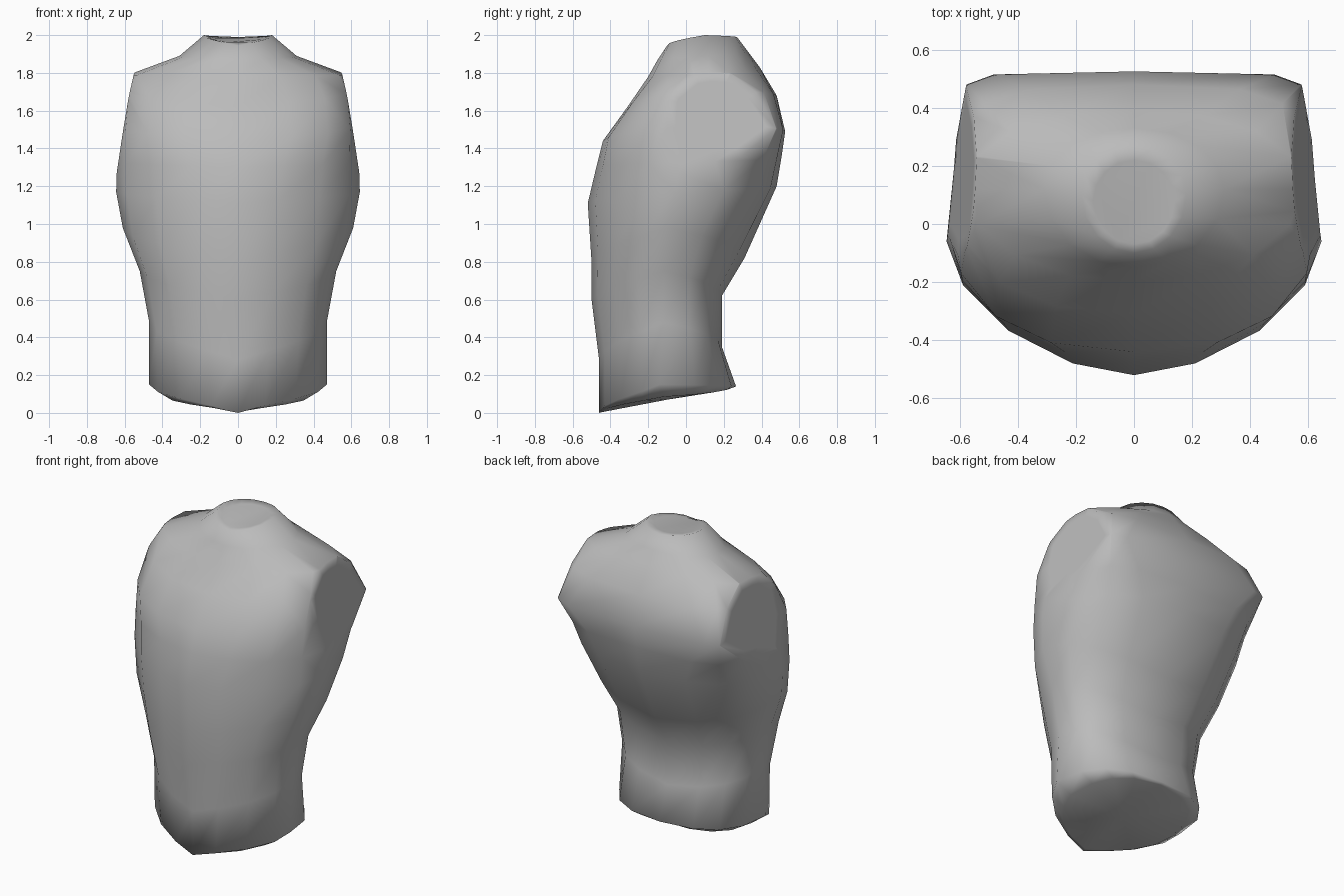
import bpy, bmesh, math
from mathutils import Vector

if "Cube" in bpy.data.objects:
    bpy.data.objects.remove(bpy.data.objects["Cube"])

SEG = 4  # segments per quarter of each cross-section

# front y, front z, back y, back z, half width, side z, side y, front power, back power
RINGS = [
    (-0.44, 0.005, 0.24, 0.135, 0.38, 0.085, -0.12, 1.7, 2.5),  # underside
    (-0.46, 0.00, 0.265, 0.14, 0.47, 0.15, -0.14, 1.6, 2.5),    # hem
    (-0.46, 0.28, 0.19, 0.35, 0.47, 0.48, -0.12, 1.8, 2.4),     # hips
    (-0.50, 0.60, 0.19, 0.62, 0.52, 0.75, -0.12, 1.9, 2.4),     # waist
    (-0.50, 0.80, 0.31, 0.82, 0.61, 0.98, -0.10, 1.75, 2.4),    # ribs
    (-0.52, 1.11, 0.48, 1.20, 0.645, 1.17, -0.06, 1.72, 2.6),   # chest
    (-0.475, 1.30, 0.505, 1.35, 0.64, 1.33, -0.03, 1.95, 3.4),
    (-0.44, 1.44, 0.525, 1.49, 0.635, 1.52, 0.05, 2.4, 7.0),    # shoulder blades
    (-0.31, 1.62, 0.48, 1.68, 0.62, 1.71, 0.10, 2.3, 3.6),
    (-0.20, 1.78, 0.39, 1.83, 0.58, 1.79, 0.12, 2.0, 2.2),      # shoulder top
    (-0.15, 1.87, 0.33, 1.91, 0.31, 1.89, 0.12, 2.0, 2.0),
    (-0.10, 1.945, 0.27, 1.99, 0.18, 2.00, 0.10, 2.0, 2.0),     # neck rim
    (-0.07, 1.955, 0.22, 1.985, 0.14, 1.985, 0.08, 2.0, 2.0),   # neck opening
]


def ring_points(r):
    yf, zf, yb, zb, w, zs, ys, nf, nb = r
    half = []
    for i in range(2 * SEG + 1):
        front = i <= SEG
        k = i / SEG if front else 2 - i / SEG
        n = nf if front else nb
        y0, z0 = (yf, zf) if front else (yb, zb)
        a = k * math.pi / 2
        x = w * math.sin(a) ** (2 / n) if k > 0 else 0.0
        c = max(math.cos(a), 0.0) ** (2 / n) if k < 1 else 0.0
        half.append(Vector((x, ys + (y0 - ys) * c, z0 + (zs - z0) * k)))
    return half + [Vector((-p.x, p.y, p.z)) for p in half[-2:0:-1]]


# Lofted trunk
bm = bmesh.new()
loops = [[bm.verts.new(p) for p in ring_points(r)] for r in RINGS]
count = len(loops[0])
for low, high in zip(loops, loops[1:]):
    for i in range(count):
        j = (i + 1) % count
        bm.faces.new((low[i], low[j], high[j], high[i]))
bm.faces.new(loops[-1])

# Underside closed as a fan around its middle
middle = bm.verts.new((0, -0.1, 0.07))
for i in range(count):
    bm.faces.new((loops[0][(i + 1) % count], loops[0][i], middle))

# Flat arm openings sliced off both sides
for s in (1, -1):
    bmesh.ops.bisect_plane(
        bm, geom=bm.verts[:] + bm.edges[:] + bm.faces[:],
        plane_co=(0.605 * s, -0.05, 1.5), plane_no=(s, 0.05, 0.165),
        clear_outer=True)
    edges = [e for e in bm.edges if e.is_boundary]
    filled = bmesh.ops.holes_fill(bm, edges=edges, sides=0)["faces"]
    if filled:
        bmesh.ops.inset_region(bm, faces=filled, thickness=0.05)

bmesh.ops.remove_doubles(bm, verts=bm.verts[:], dist=0.001)
bmesh.ops.recalc_face_normals(bm, faces=bm.faces[:])
for f in bm.faces:
    f.smooth = True

mesh = bpy.data.meshes.new("torso")
bm.to_mesh(mesh)
bm.free()
torso = bpy.data.objects.new("torso", mesh)
bpy.context.collection.objects.link(torso)

grey = bpy.data.materials.new("plain grey")
grey.diffuse_color = (0.5, 0.5, 0.5, 1)
grey.use_nodes = True
grey.node_tree.nodes["Principled BSDF"].inputs["Base Color"].default_value = grey.diffuse_color
mesh.materials.append(grey)
